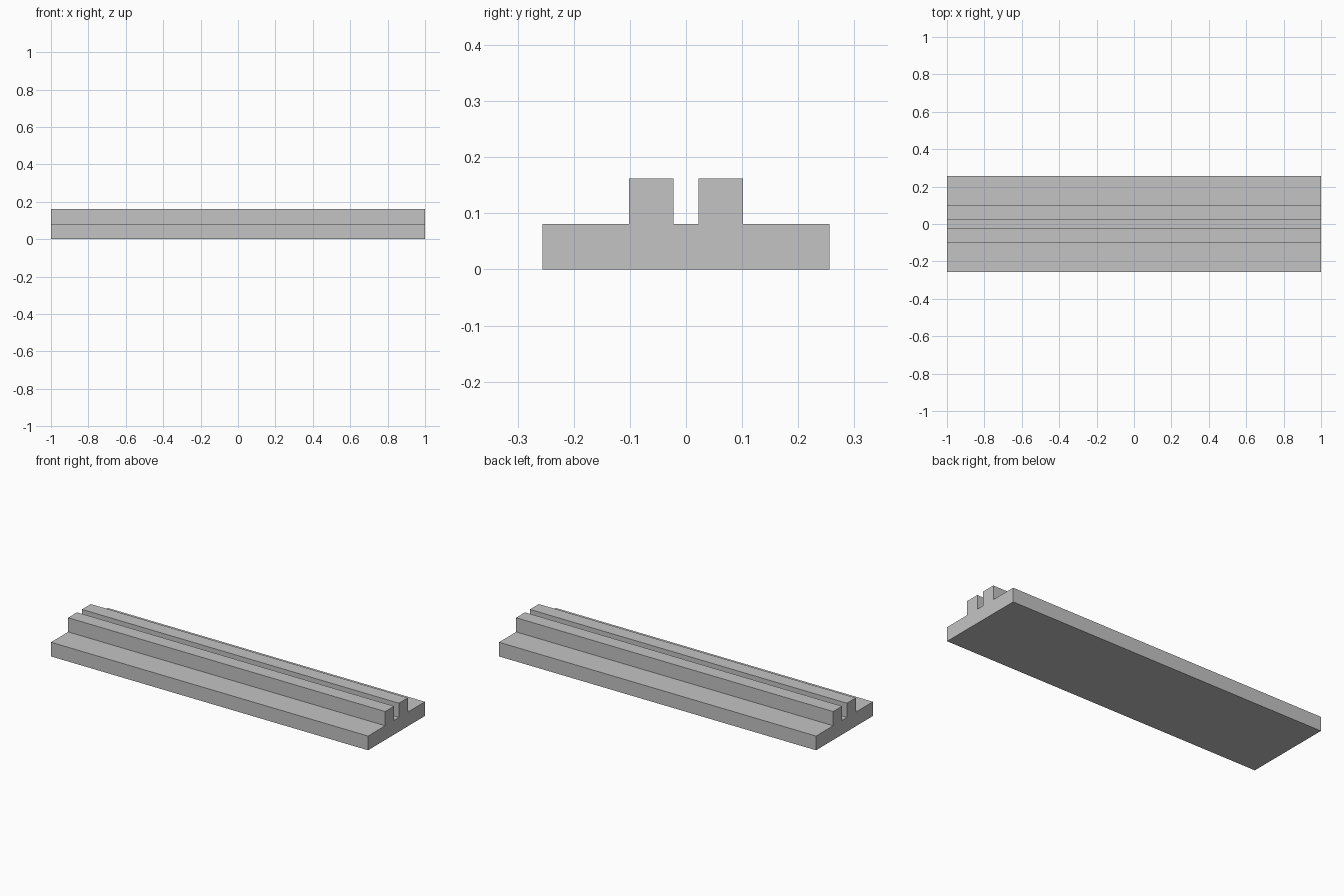
import bpy
import bmesh

LENGTH = 2.0

cube = bpy.data.objects.get("Cube")
if cube:
    bpy.data.objects.remove(cube, do_unlink=True)

# Plain grey material
grey = bpy.data.materials.new("plain_grey")
grey.use_nodes = True
colour = (0.55, 0.55, 0.55, 1.0)
grey.diffuse_color = colour
grey.node_tree.nodes["Principled BSDF"].inputs["Base Color"].default_value = colour

# Half cross-section (y, z): slot floor, rail, flange, underside
half = [(0.022, 0.081), (0.022, 0.162), (0.102, 0.162),
        (0.102, 0.081), (0.256, 0.081), (0.256, 0.0)]
profile = half + [(-y, z) for y, z in reversed(half)]

# Twin-rail bar: one cross-section extruded along x
bm = bmesh.new()
end = bm.faces.new([bm.verts.new((-LENGTH / 2, y, z)) for y, z in profile])
extruded = bmesh.ops.extrude_face_region(bm, geom=[end], use_keep_orig=True)
moved = [v for v in extruded["geom"] if isinstance(v, bmesh.types.BMVert)]
bmesh.ops.translate(bm, verts=moved, vec=(LENGTH, 0, 0))
bmesh.ops.recalc_face_normals(bm, faces=bm.faces)

mesh = bpy.data.meshes.new("twin_rail_bar")
bm.to_mesh(mesh)
bm.free()
mesh.materials.append(grey)
bar = bpy.data.objects.new("twin_rail_bar", mesh)
bpy.context.collection.objects.link(bar)
